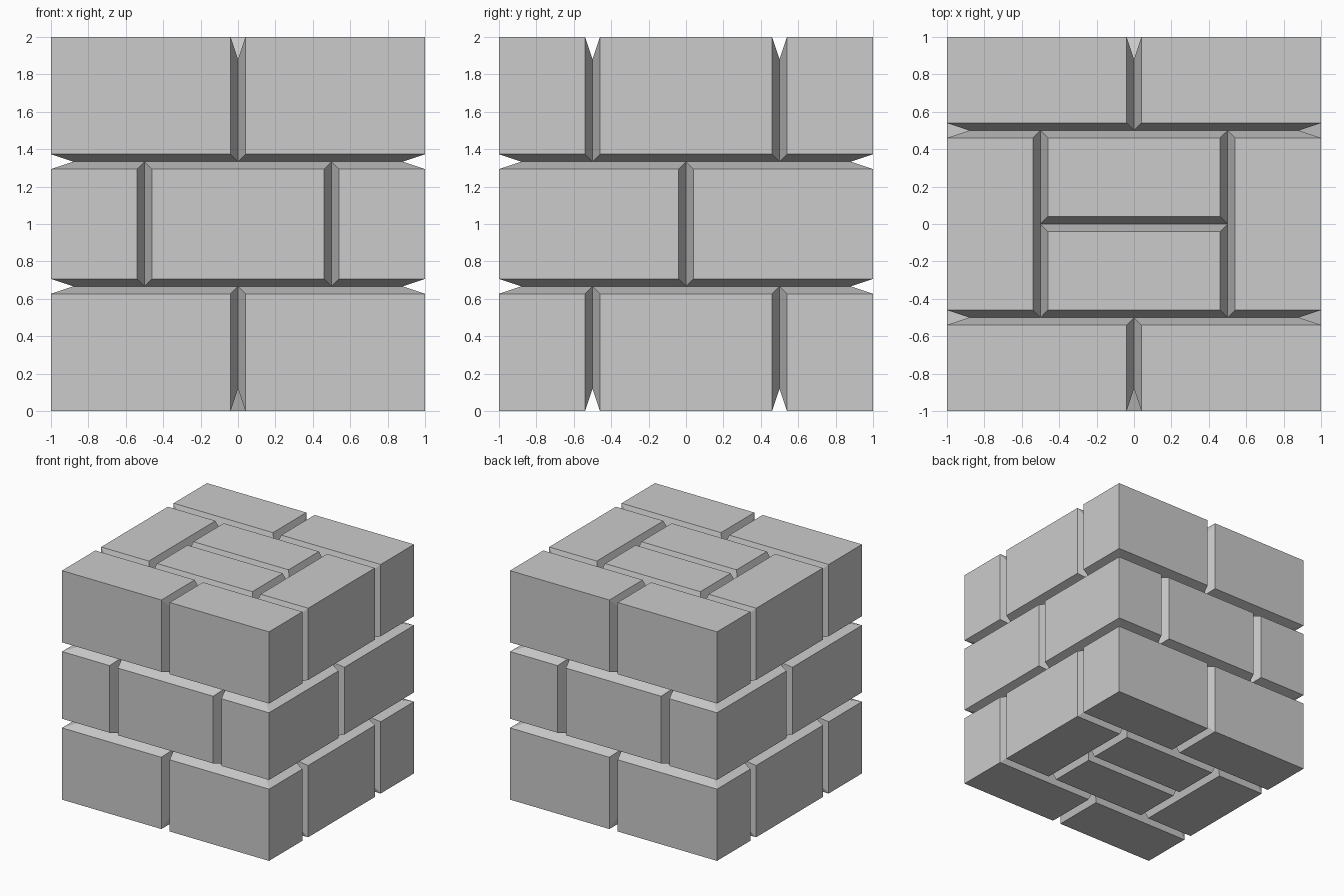
import bpy, bmesh
from mathutils import Vector

if "Cube" in bpy.data.objects:
    bpy.data.objects.remove(bpy.data.objects["Cube"])

HALF, DEPTH = 0.04, 0.12      # groove half-width and depth
OVER = 0.06                   # how far cutters poke out of the block
T = 1 / 3                     # course joints sit at z = +-T (block-centred)
E = 1 + OVER

cut = bmesh.new()


def groove(start, end, normal):
    """Add one V-shaped prism running along a surface line."""
    a, b, n = Vector(start), Vector(end), Vector(normal)
    side = (b - a).normalized().cross(n)
    w = HALF * (DEPTH + OVER) / DEPTH
    ends = []
    for p in (a, b):
        ends.append([cut.verts.new(p + o) for o in
                     (-n * DEPTH, n * OVER + side * w, n * OVER - side * w)])
    faces = [cut.faces.new(ends[0]), cut.faces.new(ends[1][::-1])]
    for i in range(3):
        j = (i + 1) % 3
        faces.append(cut.faces.new((ends[0][j], ends[0][i], ends[1][i], ends[1][j])))
    bmesh.ops.recalc_face_normals(cut, faces=faces)


for s in (-1, 1):
    fb, lr, tb = (0, s, 0), (s, 0, 0), (0, 0, s)
    for k in (-1, 1):
        h = k * 0.5
        # horizontal joints between courses
        groove((-E, s, k * T), (E, s, k * T), fb)
        groove((s, -E, k * T), (s, E, k * T), lr)
        # upright joints on front and back
        groove((0, s, k * T), (0, s, k * E), fb)
        groove((h, s, -T), (h, s, T), fb)
        # upright joints on left and right
        for y in (-0.5, 0.5):
            groove((s, y, k * T), (s, y, k * E), lr)
        # top and bottom pattern
        groove((-E, h, s), (E, h, s), tb)
        groove((0, h, s), (0, k * E, s), tb)
        groove((h, -0.5, s), (h, 0.5, s), tb)
    groove((s, 0, -T), (s, 0, T), lr)
    groove((-0.5, 0, s), (0.5, 0, s), tb)

# joint cutter
bmesh.ops.translate(cut, verts=cut.verts, vec=(0, 0, 1))
mesh = bpy.data.meshes.new("joint_cutter")
cut.to_mesh(mesh)
cut.free()
cutter = bpy.data.objects.new("joint_cutter", mesh)
bpy.context.collection.objects.link(cutter)
cutter.hide_render = True

# brick block
bpy.ops.mesh.primitive_cube_add(size=2, location=(0, 0, 1))
block = bpy.context.object
block.name = "brick_block"
mod = block.modifiers.new("joints", 'BOOLEAN')
mod.operation = 'DIFFERENCE'
mod.solver = 'EXACT'
mod.use_self = True
mod.object = cutter
bpy.ops.object.modifier_apply(modifier=mod.name)
bpy.data.objects.remove(cutter)
